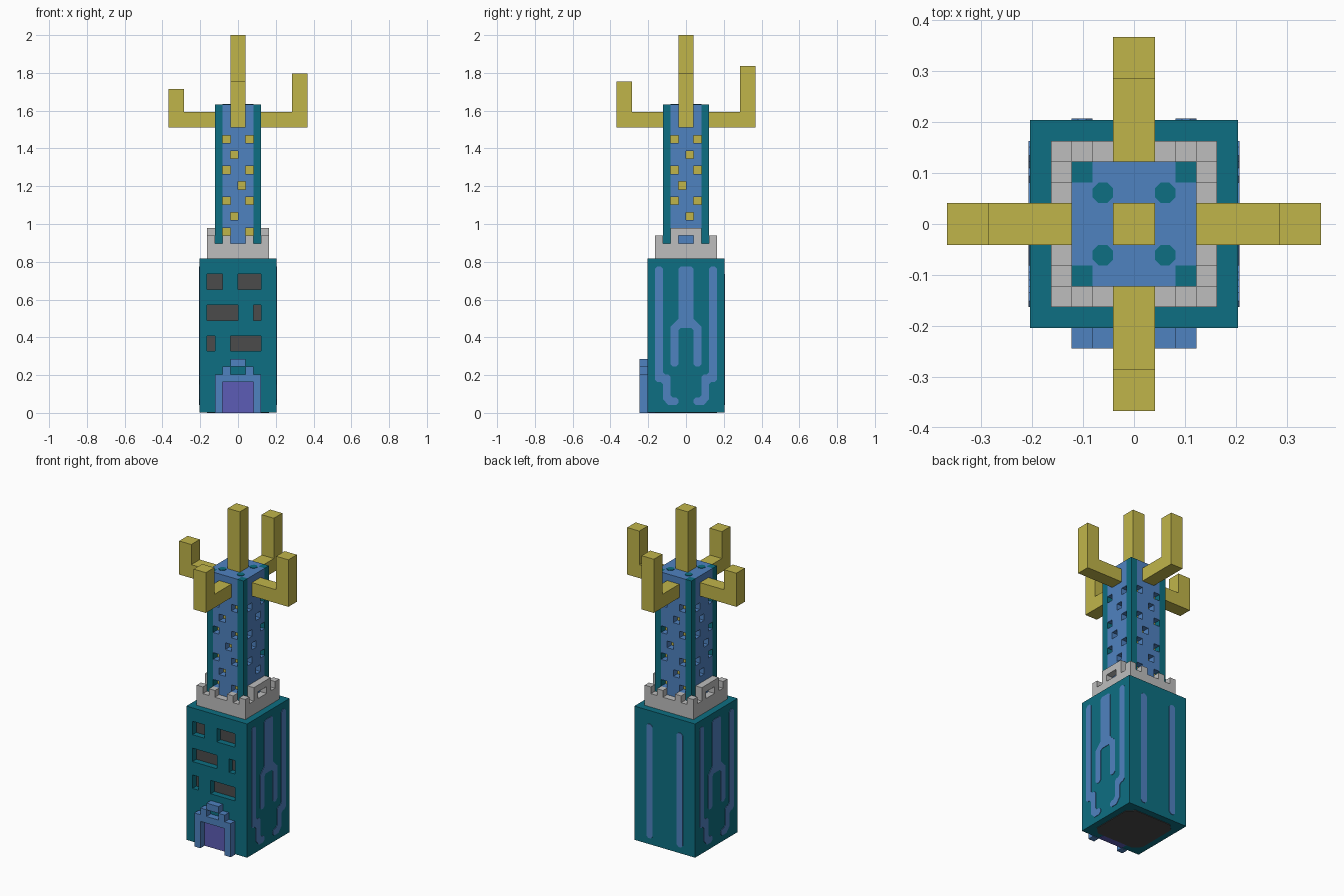
import bpy, bmesh, math
from mathutils import Matrix

cube = bpy.data.objects.get("Cube")
if cube:
    bpy.data.objects.remove(cube, do_unlink=True)

U = 2 / 49  # one block unit


def make_material(name, rgb):
    lin = [((c / 255 + 0.055) / 1.055) ** 2.4 for c in rgb] + [1.0]
    m = bpy.data.materials.new(name)
    m.diffuse_color = lin
    m.use_nodes = True
    m.node_tree.nodes["Principled BSDF"].inputs["Base Color"].default_value = lin
    return m


TEAL = make_material("teal", (13, 111, 130))
BLUE = make_material("blue", (79, 130, 192))
STONE = make_material("light grey", (190, 190, 190))
YELLOW = make_material("yellow", (192, 181, 74))
DARK = make_material("dark grey", (75, 75, 75))
PURPLE = make_material("purple", (92, 92, 182))


def rect(u0, u1, z0, z1):
    return [(u0, z0), (u1, z0), (u1, z1), (u0, z1)]


def mirrored(poly):
    return [(-u, z) for u, z in reversed(poly)]


def prism(name, polys, d0, d1, mat, side=0, flat=False):
    """Extrude outlines in block units. Upright outlines run from y=d0 to d1 and turn
    by quarter turns (0 front, 1 +x, 2 back, 3 -x); flat ones run from z=d0 to d1."""
    bm = bmesh.new()
    for poly in polys:
        rings = []
        for d in (d0, d1):
            rings.append([bm.verts.new((u, v, d) if flat else (u, d, v)) for u, v in poly])
        bm.faces.new(rings[0])
        bm.faces.new(rings[1])
        n = len(poly)
        for i in range(n):
            j = (i + 1) % n
            bm.faces.new((rings[0][i], rings[0][j], rings[1][j], rings[1][i]))
    bmesh.ops.recalc_face_normals(bm, faces=bm.faces)
    bm.transform(Matrix.Rotation(side * math.pi / 2, 4, "Z") @ Matrix.Scale(U, 4))
    me = bpy.data.meshes.new(name)
    bm.to_mesh(me)
    bm.free()
    me.materials.append(mat)
    ob = bpy.data.objects.new(name, me)
    bpy.context.collection.objects.link(ob)
    return ob


def cut(target, polys, d0, d1, side=0):
    """Carve outlines out of a part, then drop the cutter."""
    cutter = prism("cutter", polys, d0, d1, target.data.materials[0], side)
    cutter.hide_render = True
    mod = target.modifiers.new("carve", "BOOLEAN")
    mod.operation, mod.solver, mod.object = "DIFFERENCE", "EXACT", cutter
    bpy.context.view_layer.objects.active = target
    bpy.ops.object.modifier_apply(modifier=mod.name)
    bpy.data.objects.remove(cutter, do_unlink=True)


# Base block with recessed windows and doorway
windows = [rect(*w) for w in [(-4, -2, 16, 18), (0, 3, 16, 18), (-4, 0, 12, 14),
                              (2, 3, 12, 14), (-4, -3, 8, 10), (-1, 3, 8, 10)]]
base = prism("base_block", [rect(-5, 5, 0.08, 20)], -5, 5, TEAL)
cut(base, windows + [rect(-2, 2, -1, 4)], -5.5, -4)
prism("window_panes", windows, -4.1, -4, DARK)
prism("door", [rect(-2, 2, 0, 4)], -5, -4, PURPLE)
half = [(3, 4), (4, 3), (4, -3), (3, -4)]
prism("base_underside", [half + [(-u, v) for u, v in reversed(half)]], 0, 0.08, DARK, flat=True)

# Door frame with stepped top
frame = [(0, 4), (2, 4), (2, 0), (3, 0), (3, 5), (2, 5), (2, 6), (1, 6), (1, 5), (0, 5)]
prism("door_frame", [frame + mirrored(frame)[1:-1], rect(-1, 1, 6, 7)], -6, -5, BLUE)

# Inlaid traces on both sides and stripes on the back
fork = [(0, 19), (.7, 19), (1, 18.7), (1, 12.2), (2, 11.2), (2, 6.3), (1.7, 6),
        (1.3, 6), (1, 6.3), (1, 10.7), (.7, 11), (0, 11)]
outer = [(3, 18.7), (3.3, 19), (3.7, 19), (4, 18.7), (4, 4.3), (3.7, 4), (3.3, 4),
         (3, 3.7), (3, 1.8), (2.3, 1), (1.3, 1), (1, 1.3), (1, 1.7), (1.3, 2),
         (1.7, 2), (2, 2.3), (2, 4.7), (2.3, 5), (2.7, 5), (3, 5.3)]
for side, word in ((1, "left"), (3, "right")):
    prism(word + "_traces", [fork + mirrored(fork)[1:-1], outer, mirrored(outer)],
          -5.07, -4.95, BLUE, side)
stripe = [(2, 1.3), (2.3, 1), (2.7, 1), (3, 1.3), (3, 17.7), (2.7, 18), (2.3, 18), (2, 17.7)]
prism("back_stripes", [stripe, mirrored(stripe)], -5.07, -4.95, BLUE, 2)

# Battlement: slab, corner posts, small merlons, pierced side parapets
prism("battlement_slab", [rect(-4, 4, 20, 22)], -4, 4, STONE)
prism("corner_posts", [rect(a, a + 1, b, b + 1) for a in (-4, 3) for b in (-4, 3)],
      22, 23, STONE, flat=True)
parapet = [(-2, 22), (-1, 22), (-1, 23), (1, 23), (1, 22), (2, 22), (2, 24), (-2, 24)]
for side, word in enumerate(("front", "left", "back", "right")):
    if side % 2:
        prism(word + "_parapet", [parapet], -4, -3, STONE, side)
    else:
        prism(word + "_merlons", [rect(-2, -1, 22, 23), rect(1, 2, 22, 23)], -4, -3, STONE, side)

# Tower: glowing core, corner columns, pierced wall panels
prism("tower_core", [rect(-2, 2, 22, 39)], -2, 2, YELLOW)
prism("tower_cap", [rect(-2, 2, 39, 40)], -2, 2, BLUE)
prism("corner_columns", [rect(a, a + 1, b, b + 1) for a in (-3, 2) for b in (-3, 2)],
      22, 40, TEAL, flat=True)
for side, (word, sign) in enumerate((("front", -1), ("left", 1), ("back", 1), ("right", -1))):
    wall = prism(word + "_tower_wall", [rect(-2, 2, 22, 40)], -3, -2, BLUE, side)
    holes = []
    for z in (23, 27, 31, 35):
        holes += [rect(-2.2, -1, z, z + 1), rect(1, 2.2, z, z + 1)]
    for i, z in enumerate((33, 29, 25)):
        c = 0.5 * sign * (-1) ** i
        holes.append(rect(c - .5, c + .5, z, z + 1))
    cut(wall, holes, -3.5, -1.5, side)

# Inlaid spots on the tower roof
spot = [(1, 1.3), (1.3, 1), (1.7, 1), (2, 1.3), (2, 1.7), (1.7, 2), (1.3, 2), (1, 1.7)]
prism("roof_spots", [[(u * a, v * b) for u, v in spot] for a in (-1, 1) for b in (-1, 1)],
      39.95, 40.07, TEAL, flat=True)

# Central mast and four bent prongs of different heights
prism("mast", [rect(-1, 1, 40, 49)], -1, 1, YELLOW)
for side, (word, top) in enumerate((("left", 44), ("back", 45), ("right", 42), ("front", 43))):
    prism(word + "_prong", [[(3, 37), (9, 37), (9, top), (7, top), (7, 39), (3, 39)]],
          -1, 1, YELLOW, side)
